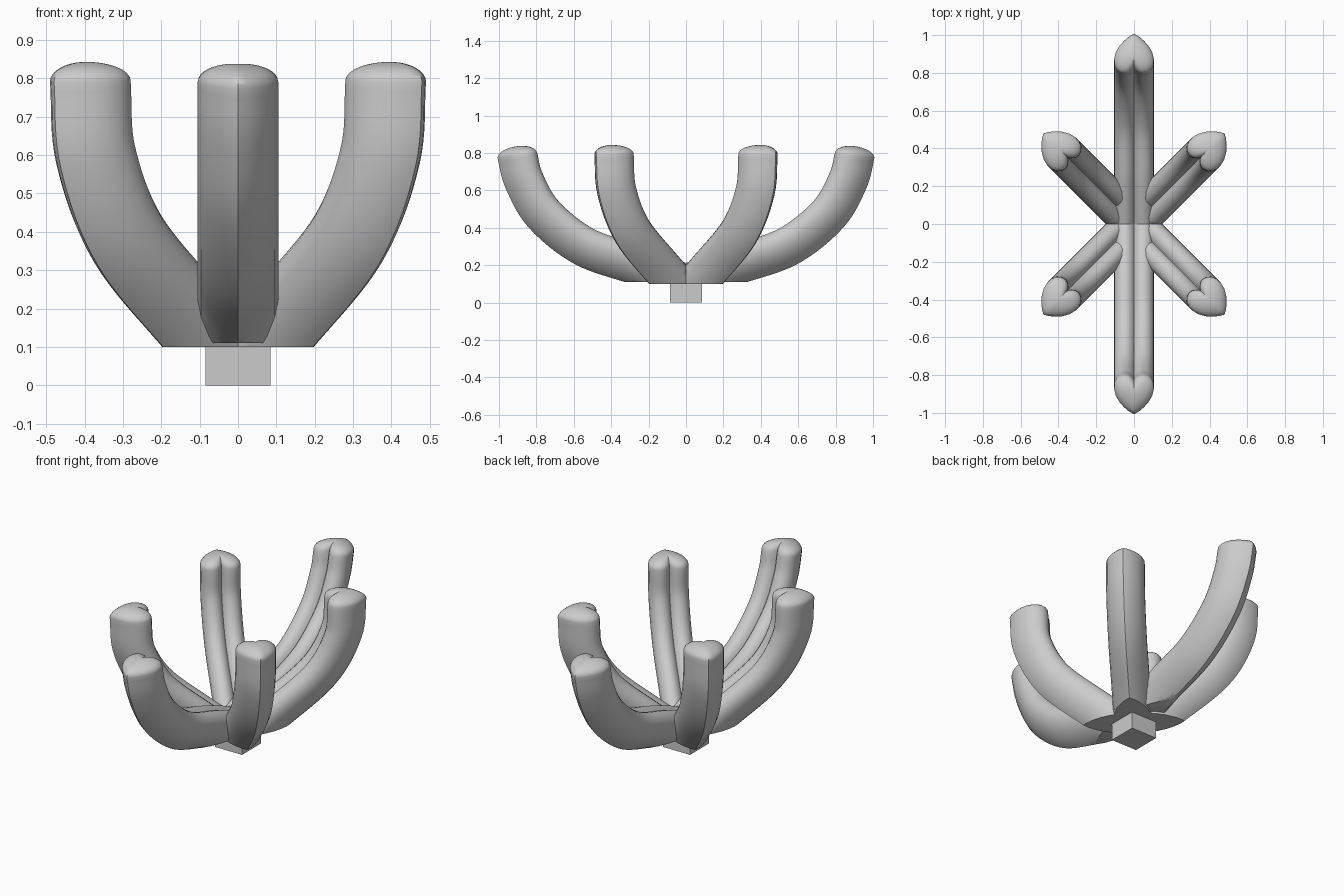
import bpy, bmesh, math
from mathutils import Vector

if "Cube" in bpy.data.objects:
    bpy.data.objects.remove(bpy.data.objects["Cube"])

# Right half of the heart section: (sideways, outward), from cleft to tip
HALF = [(0, -.068), (.010, -.082), (.028, -.096), (.050, -.1), (.074, -.093),
        (.093, -.076), (.104, -.05), (.105, -.02), (.096, .015), (.076, .05),
        (.05, .078), (.024, .1), (0, .113)]
HEART = HALF + [(-w, n) for w, n in HALF[-2:0:-1]]


def smooth_path(pts, steps=8):
    """Catmull-Rom curve through 2D points."""
    p = [Vector(q) for q in pts]
    p = [2 * p[0] - p[1]] + p + [2 * p[-1] - p[-2]]
    out = []
    for i in range(1, len(p) - 2):
        a, b, c, d = p[i - 1:i + 3]
        for k in range(steps):
            t = k / steps
            out.append(.5 * (2 * b + (c - a) * t + (2 * a - 5 * b + 4 * c - d) * t * t
                             + (3 * b - a - 3 * c + d) * t ** 3))
    return out + [p[-2]]


def cut(bm, co, no):
    """Remove everything on the normal side and close the opening."""
    bmesh.ops.bisect_plane(bm, geom=bm.verts[:] + bm.edges[:] + bm.faces[:],
                           plane_co=co, plane_no=no, clear_outer=True)
    bmesh.ops.holes_fill(bm, edges=[e for e in bm.edges if e.is_boundary], sides=0)


def arm(name, pts, end_tangent, angle, floor):
    path = smooth_path(pts)
    # Stations: centre, tangent, scale
    stations = []
    for i, c in enumerate(path):
        if i == len(path) - 1:
            t = Vector(end_tangent).normalized()
        else:
            t = (path[i + 1] - path[max(i - 1, 0)]).normalized()
        stations.append((c, t, 1))
    # Domed end
    for k in range(1, 8):
        a = math.radians(90 * k / 8)
        stations.append((path[-1] + t * .05 * math.sin(a), t, math.cos(a)))
    ca, sa = math.cos(angle), math.sin(angle)

    def place(d, w, z):
        return (d * ca - w * sa, d * sa + w * ca, z)

    bm = bmesh.new()
    rings = []
    for c, t, s in stations:
        rings.append([bm.verts.new(place(c.x + t.y * n * s, w * s, c.y - t.x * n * s))
                      for w, n in HEART])
    m = len(HEART)
    for r0, r1 in zip(rings, rings[1:]):
        for j in range(m):
            bm.faces.new((r0[j], r0[(j + 1) % m], r1[(j + 1) % m], r1[j]))
    top = path[-1] + t * .05
    apex = bm.verts.new(place(top.x, 0, top.y))
    for j in range(m):
        bm.faces.new((rings[-1][j], rings[-1][(j + 1) % m], apex))
    # Trim at the middle plane and at the flat underside
    cut(bm, (0, 0, 0), (0, -1 if sa > 0 else 1, 0))
    cut(bm, (0, 0, floor), (0, 0, -1))
    bmesh.ops.recalc_face_normals(bm, faces=bm.faces[:])
    me = bpy.data.meshes.new(name)
    bm.to_mesh(me)
    bm.free()
    ob = bpy.data.objects.new(name, me)
    bpy.context.collection.objects.link(ob)
    bpy.ops.object.select_all(action='DESELECT')
    ob.select_set(True)
    bpy.context.view_layer.objects.active = ob
    bpy.ops.object.shade_smooth_by_angle(angle=math.radians(40))


# Long arms to front and back
LONG = [(-.2, .03), (0, .105), (.255, .205), (.54, .305), (.755, .475), (.86, .655), (.895, .787)]
for name, deg in (("back_arm", 90), ("front_arm", 270)):
    arm(name, LONG, (.13, .99), math.radians(deg), .11)

# Shorter diagonal arms
SHORT = [(-.2, -.13), (0, .025), (.195, .18), (.43, .385), (.545, .6), (.565, .793)]
for name, deg in (("back_right_arm", 45), ("back_left_arm", 135),
                  ("front_left_arm", 225), ("front_right_arm", 315)):
    arm(name, SHORT, (.02, 1), math.radians(deg), .10)

# Square foot block
bpy.ops.mesh.primitive_cube_add(size=1, location=(0, 0, .055))
foot = bpy.context.object
foot.name = "foot_block"
foot.scale = (.17, .17, .11)
